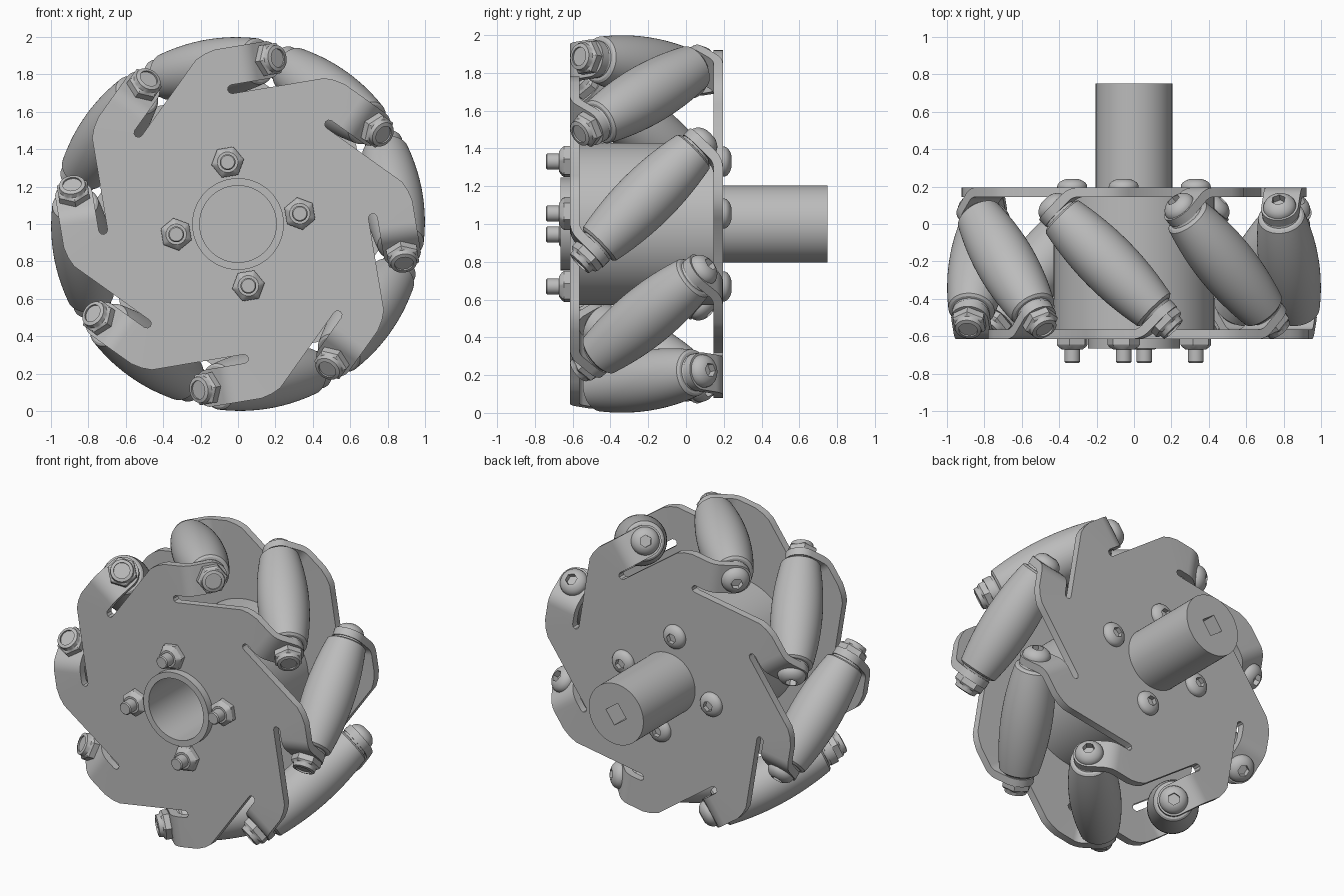
import bpy, bmesh
from math import sin, cos, pi, sqrt, radians
from mathutils import Matrix, Vector

if "Cube" in bpy.data.objects:
    bpy.data.objects.remove(bpy.data.objects["Cube"])

grey = bpy.data.materials.new("metal_grey")
grey.use_nodes = True
colour = (0.5, 0.5, 0.5, 1)
grey.diffuse_color = colour
grey.node_tree.nodes["Principled BSDF"].inputs["Base Color"].default_value = colour

COUNT = 8
STEP = 2 * pi / COUNT
MID = 0.84        # distance of roller axis from wheel axis
PLATE = 0.38      # side plate offset from wheel middle
# Wheel frame: local z points at the first roller, local -y is the front
WHEEL = (Matrix.Translation((0, -0.21, 1)) @ Matrix.Rotation(radians(-9.5), 4, 'Y'))
FRONT = Matrix.Rotation(pi / 2, 4, 'X')   # turns a lathe axis to the front
FLIP = Matrix.Rotation(pi, 4, 'X')
parts = []


def place(name, mesh, matrix):
    ob = bpy.data.objects.new(name, mesh)
    bpy.context.collection.objects.link(ob)
    ob.matrix_world = WHEEL @ matrix
    parts.append(ob)
    return ob


def finish(bm, name):
    bmesh.ops.remove_doubles(bm, verts=bm.verts, dist=1e-5)
    bmesh.ops.recalc_face_normals(bm, faces=bm.faces)
    mesh = bpy.data.meshes.new(name)
    bm.to_mesh(mesh)
    bm.free()
    mesh.materials.append(grey)
    return mesh


def lathe(name, profile, segs=48):
    """Turned part along z; a third entry gives that ring flat sides."""
    bm = bmesh.new()
    rings = []
    for r, z, *sides in profile:
        ring = []
        for i in range(segs):
            a = 2 * pi * i / segs
            k = r
            if sides:
                w = pi / sides[0]
                k = r * cos(w) / cos(a % (2 * w) - w)
            ring.append(bm.verts.new((k * cos(a), k * sin(a), z)))
            if r == 0:
                ring *= segs
                break
        rings.append(ring)
    for lo, hi in zip(rings, rings[1:]):
        for i in range(segs):
            j = (i + 1) % segs
            corners = list(dict.fromkeys((lo[i], lo[j], hi[j], hi[i])))
            bm.faces.new(corners)
    return finish(bm, name)


def dome(r, base, height, socket):
    """Button head with a hexagonal socket."""
    pts = [(0, base), (r, base)]
    for i in range(6):
        a = i / 5 * radians(65)
        pts.append((r * cos(a), base + 0.01 + (height - 0.01) * sin(a) / sin(radians(65))))
    return pts + [(socket, base + height, 6), (socket, base + height * 0.4, 6), (0, base + height * 0.4)]


def side_plate(name, bore):
    """Slotted disc whose tabs are bent square to the roller axes."""
    bm = bmesh.new()
    bend_x, radius, half = 0.186, 0.1, 0.1
    tangent = radius * math_tan
    # Tab stations along the bend: (x, y, half width)
    rows = []
    for i in range(7):
        a = pi / 4 * i / 6
        rows.append((bend_x - tangent + radius * sin(a), -PLATE + radius * (1 - cos(a)), half))
    hole = (PLATE - 0.283) * sqrt(2)
    for i in range(10):
        a = pi / 2 * i / 9.6
        d = (hole + half * sin(a)) / sqrt(2)
        rows.append((bend_x + d, -PLATE + d, half * cos(a)))
    x0 = rows[0][0]
    outline = [(-0.078, 0.902), (-0.03, 0.925), (0.03, MID + half), (x0, MID + half),
               (x0, MID - half), (0.085, MID - half), (0.07, 0.732), (0.064, 0.717),
               (0.07, 0.701), (0.085, 0.693), (0.53, 0.693)]
    start = -0.0863
    for k in range(COUNT):
        spin = Matrix.Rotation(k * STEP, 3, 'Y')
        pts = [Vector((x, -PLATE, z)) for x, z in outline]
        pts.append(Matrix.Rotation(STEP, 3, 'Y') @ pts[0])
        for i in range(7):
            a = start + STEP * (1 - i / 6)
            pts.append(Vector((bore * sin(a), -PLATE, bore * cos(a))))
        bm.faces.new([bm.verts.new(spin @ p) for p in pts])
        strip = [[bm.verts.new(spin @ Vector((x, y, MID + s * w))) for s in (1, -1)]
                 for x, y, w in rows]
        for p, q in zip(strip, strip[1:]):
            bm.faces.new((p[0], q[0], q[1], p[1]))
    return finish(bm, name)


math_tan = sin(pi / 8) / cos(pi / 8)

# Side plates: the back one is the front one turned half way round
for name, bore, turn in (("front_plate", 0.23, 0), ("back_plate", 0.2, pi)):
    ob = place(name, side_plate(name, bore), Matrix.Rotation(turn, 4, 'Z'))
    mod = ob.modifiers.new("thickness", 'SOLIDIFY')
    mod.thickness = 0.05
    mod.offset = 0
    bpy.context.view_layer.objects.active = ob
    bpy.ops.object.modifier_apply(modifier=mod.name)

# Hub drum with an open collar at the front
place("hub", lathe("hub", [(0, -0.36), (0.43, -0.36), (0.43, 0.36), (0.245, 0.36), (0.245, 0.455),
                           (0.205, 0.455), (0.205, -0.3), (0, -0.3)], 96), FRONT)

# Drive shaft with a square socket
place("shaft", lathe("shaft", [(0, 0.35), (0.205, 0.35), (0.205, 0.96), (0.078, 0.96, 4),
                               (0.078, 0.8, 4), (0, 0.8)], 96), FRONT @ FLIP)

# Hub bolts
hub_nut = lathe("hub_nut", [(0, 0.4), (0.088, 0.4, 6), (0.088, 0.435, 6), (0.078, 0.448, 6),
                            (0.055, 0.462), (0.042, 0.462), (0.042, 0.525), (0.036, 0.532), (0, 0.532)])
hub_head = lathe("hub_bolt_head", dome(0.08, 0.4, 0.05, 0.035))
for k in range(4):
    spot = Matrix.Rotation(k * pi / 2, 4, 'Y') @ Matrix.Translation((0, 0, 0.335))
    place("hub_nut", hub_nut, spot @ FRONT)
    place("hub_bolt_head", hub_head, spot @ FRONT @ FLIP)

# Barrel rollers, shaped so that together they roll as one wheel
HALF = 0.35
barrel = [(0, -0.38), (0.09, -0.38), (0.098, -HALF - 0.012), (0.112, -HALF - 0.01)]
for i in range(21):
    s = HALF * (i / 10 - 1)
    barrel.append((1 - sqrt(MID ** 2 + s * s / 2), s))
barrel += [(r, -z) for r, z in reversed(barrel[:4])]
roller = lathe("roller", barrel, 64)
nut = lathe("roller_nut", [(0, 0.41), (0.095, 0.41, 6), (0.095, 0.462, 6), (0.086, 0.472, 6), (0.074, 0.475),
                           (0.07, 0.5), (0.05, 0.505), (0.05, 0.495), (0, 0.495)])
head = lathe("roller_bolt_head", dome(0.088, 0.415, 0.065, 0.038))
aim = Vector((1, -1, 0)).to_track_quat('Z', 'Y').to_matrix().to_4x4()
for k in range(COUNT):
    spot = Matrix.Rotation(k * STEP, 4, 'Y') @ Matrix.Translation((0, 0, MID)) @ aim
    place("roller", roller, spot)
    place("roller_nut", nut, spot)
    place("roller_bolt_head", head, spot @ FLIP)

# Smooth shading with crisp edges
bpy.ops.object.select_all(action='DESELECT')
for ob in parts:
    ob.select_set(True)
bpy.context.view_layer.objects.active = parts[0]
bpy.ops.object.shade_smooth_by_angle(angle=radians(30))
